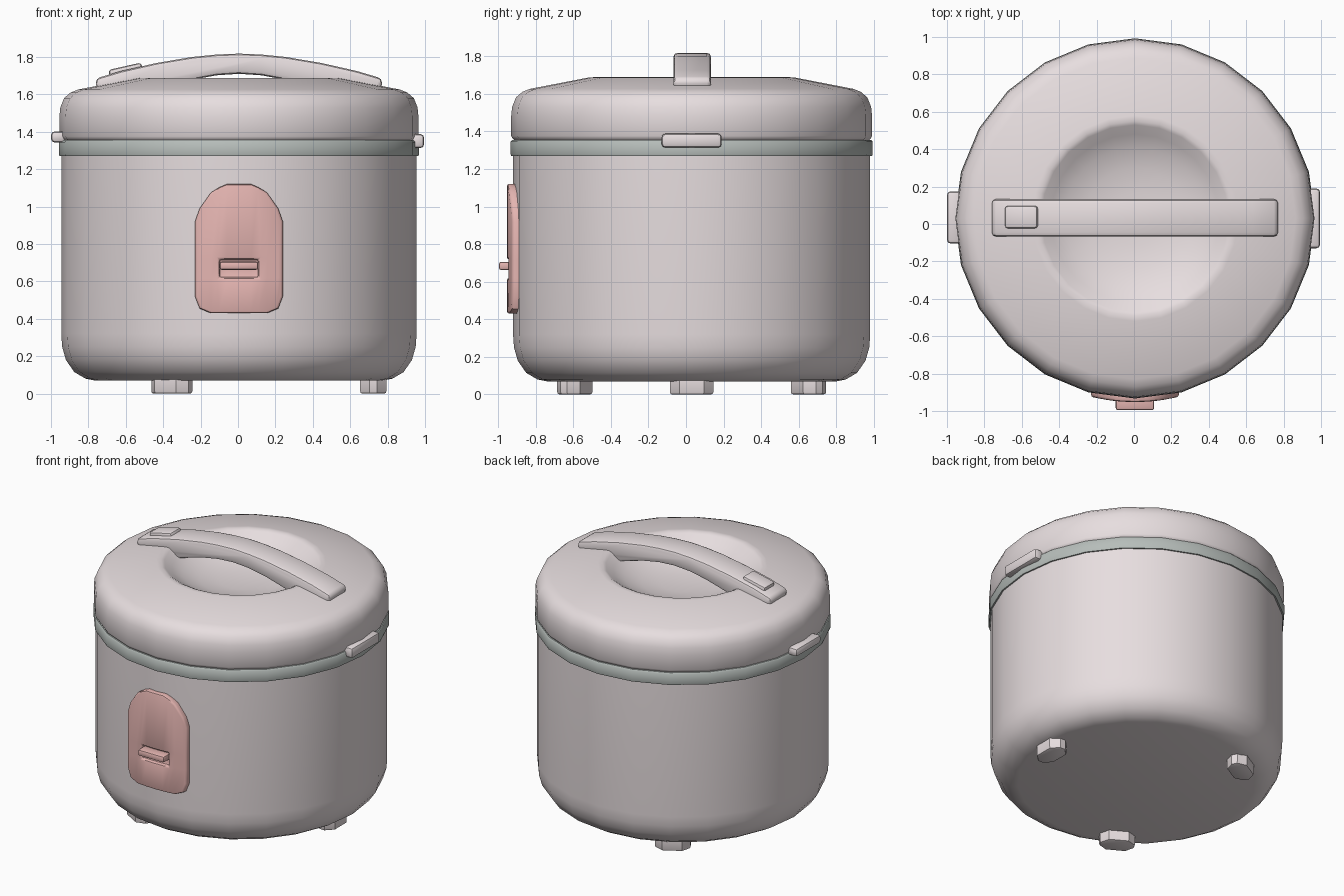
import bpy, bmesh, math
from mathutils import Matrix, Vector

if "Cube" in bpy.data.objects:
    bpy.data.objects.remove(bpy.data.objects["Cube"])

CX, CY = 0.005, 0.03  # axis of the pot


def material(name, rgb):
    m = bpy.data.materials.new(name)
    m.diffuse_color = (*rgb, 1)
    m.use_nodes = True
    m.node_tree.nodes["Principled BSDF"].inputs["Base Color"].default_value = m.diffuse_color
    return m


SHELL = material("shell", (0.80, 0.73, 0.74))
PINK = material("pink", (0.78, 0.46, 0.44))
TRIM = material("trim", (0.47, 0.51, 0.49))


def finish(bm, name, mat, bevel=0, segs=2, limit=40, smooth=40):
    bmesh.ops.remove_doubles(bm, verts=bm.verts, dist=1e-5)
    bmesh.ops.recalc_face_normals(bm, faces=bm.faces)
    if bevel:
        edges = [e for e in bm.edges if len(e.link_faces) == 2
                 and e.calc_face_angle() > math.radians(limit)]
        bmesh.ops.bevel(bm, geom=edges, offset=bevel, segments=segs, profile=0.5,
                        affect='EDGES', clamp_overlap=True)
    me = bpy.data.meshes.new(name)
    bm.to_mesh(me)
    bm.free()
    ob = bpy.data.objects.new(name, me)
    bpy.context.collection.objects.link(ob)
    me.materials.append(mat)
    bpy.ops.object.select_all(action='DESELECT')
    ob.select_set(True)
    bpy.context.view_layer.objects.active = ob
    bpy.ops.object.shade_smooth_by_angle(angle=math.radians(smooth))
    return ob


def lathe(name, profile, mat, closed=False):
    bm = bmesh.new()
    pts = profile + profile[:1] if closed else profile
    vs = [bm.verts.new((CX + r, CY, z)) for r, z in pts]
    es = [bm.edges.new(p) for p in zip(vs, vs[1:])]
    bmesh.ops.spin(bm, geom=vs + es, cent=(CX, CY, 0), axis=(0, 0, 1),
                   angle=math.tau, steps=24, use_duplicate=False)
    return finish(bm, name, mat)


def prism(name, pts, offset, mat, bevel, matrix=Matrix(), **kw):
    bm = bmesh.new()
    f = bm.faces.new([bm.verts.new(p) for p in pts])
    ext = bmesh.ops.extrude_face_region(bm, geom=[f], use_keep_orig=True)
    bmesh.ops.translate(bm, vec=offset,
                        verts=[v for v in ext['geom'] if isinstance(v, bmesh.types.BMVert)])
    bm.transform(matrix)
    return finish(bm, name, mat, bevel, **kw)


def box(name, lo, hi, mat, bevel, matrix=Matrix()):
    pts = [(lo[0], lo[1], lo[2]), (hi[0], lo[1], lo[2]), (hi[0], hi[1], lo[2]), (lo[0], hi[1], lo[2])]
    return prism(name, pts, (0, 0, hi[2] - lo[2]), mat, bevel, matrix)


# body, trim ring and lid
lathe("body", [(0, .07), (.77, .07), (.82, .08), (.88, .115), (.925, .18), (.945, .25),
               (.95, .32), (.95, 1.30), (0, 1.30)], SHELL)
lathe("trim_ring", [(.90, 1.27), (.96, 1.27), (.963, 1.28), (.963, 1.345), (.955, 1.355),
                    (.90, 1.355)], TRIM, closed=True)
lathe("lid", [(0, 1.35), (.94, 1.35), (.953, 1.362), (.96, 1.375), (.96, 1.48), (.955, 1.53),
              (.935, 1.58), (.90, 1.61), (.86, 1.626), (.55, 1.686), (.52, 1.688), (.50, 1.678),
              (.45, 1.642), (.38, 1.604), (.27, 1.57), (.14, 1.553), (0, 1.55)], SHELL)

# arched carrying handle
top = [(-.765, 1.685), (-.63, 1.725), (-.44, 1.768), (-.25, 1.80), (-.12, 1.813), (0, 1.818)]
under = [(0, 1.71), (-.12, 1.702), (-.25, 1.678), (-.42, 1.63), (-.48, 1.60), (-.72, 1.60), (-.765, 1.635)]
left = under + top[:-1]
outline = left + [(0, 1.818)] + [(-x, z) for x, z in reversed(left[1:])]
prism("handle", [(x + CX, -.067, z) for x, z in outline], (0, .2, 0), SHELL, .022, limit=35)

# release button on the sloping end of the handle
tilt = Matrix.Translation((-.60, .037, 1.725)) @ Matrix.Rotation(-math.atan2(.043, .19), 4, 'Y')
box("release_button", (-.09, -.06, -.03), (.09, .06, .026), SHELL, .016, tilt)

# side latches
box("left_latch", (-1.0, -.105, 1.343), (-.92, .175, 1.402), SHELL, .02)
box("right_latch", (.92, -.13, 1.313), (.995, .19, 1.388), SHELL, .02)

# three feet
for i in range(3):
    foot = [(.07, -.065), (.07, .065), (.02, .115), (-.02, .115),
            (-.07, .065), (-.07, -.065), (-.02, -.115), (.02, -.115)]
    m = (Matrix.Translation((CX, CY, 0)) @ Matrix.Rotation(math.tau / 3 * i, 4, 'Z')
         @ Matrix.Translation((.718, 0, 0)))
    prism(f"foot_{i + 1}", [(x, y, 0) for x, y in foot], (0, 0, .13), SHELL, .012, m, limit=60)

# curved control panel with a recess for the switch
half = [(0, .43, 1.12), (.065, .43, 1.12), (.105, .43, 1.103), (.15, .43, 1.075),
        (.21, .455, .99), (.235, .52, .92)]
cols = [(-x, a, b) for x, a, b in reversed(half[1:])] + half


def wrap(x, z, r):
    return (CX + x, CY - math.sqrt(r * r - x * x), z)


bm = bmesh.new()
grids = []
for r in (.925, .982):
    g = [[bm.verts.new(wrap(x, z, r)) for z in (a, .62, .718, b)] for x, a, b in cols]
    grids.append(g)
back, front = grids
recess = []
for i in range(len(cols) - 1):
    for j in range(3):
        f = bm.faces.new((front[i][j], front[i + 1][j], front[i + 1][j + 1], front[i][j + 1]))
        if j == 1 and abs(cols[i][0] + cols[i + 1][0]) / 2 < .105:
            recess.append(f)
        bm.faces.new((back[i][j + 1], back[i + 1][j + 1], back[i + 1][j], back[i][j]))
    for j in (0, 3):
        bm.faces.new((front[i][j], front[i + 1][j], back[i + 1][j], back[i][j]))
for i in (0, -1):
    for j in range(3):
        bm.faces.new((front[i][j], front[i][j + 1], back[i][j + 1], back[i][j]))
bmesh.ops.recalc_face_normals(bm, faces=bm.faces)
ext = bmesh.ops.extrude_face_region(bm, geom=recess)
bmesh.ops.translate(bm, vec=(0, .026, 0),
                    verts=[v for v in ext['geom'] if isinstance(v, bmesh.types.BMVert)])
old = [f for f in recess if f.is_valid]
if old:
    bmesh.ops.delete(bm, geom=old, context='FACES')
finish(bm, "control_panel", PINK, .012, limit=55)

# switch lever
box("switch_lever", (CX - .103, -.995, .662), (CX + .103, -.91, .706), PINK, .012)
